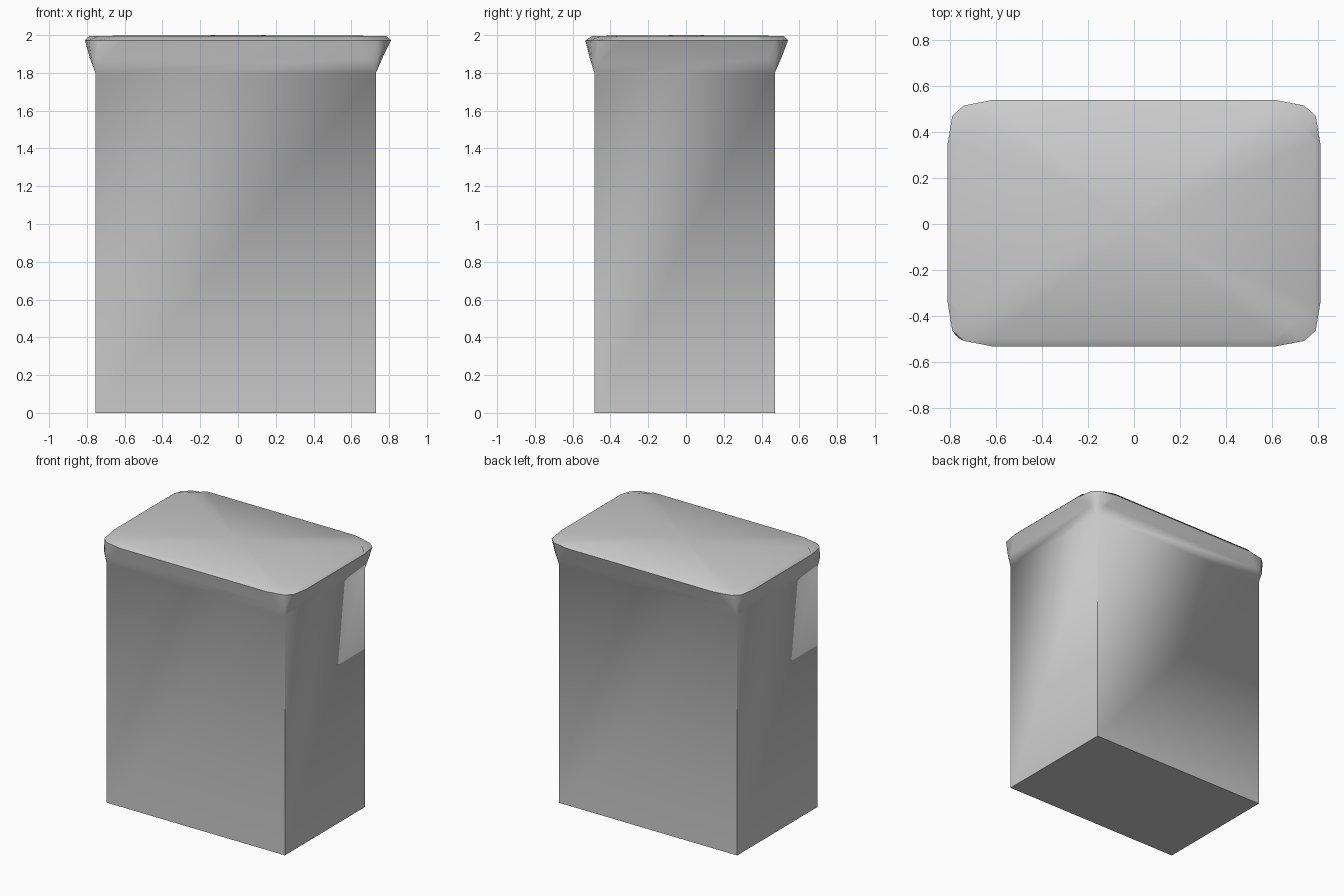
import bpy, bmesh, math

cube = bpy.data.objects.get("Cube")
if cube:
    bpy.data.objects.remove(cube, do_unlink=True)

grey = bpy.data.materials.new("light grey")
grey.use_nodes = True
colour = (0.6, 0.6, 0.6, 1)
grey.diffuse_color = colour
grey.node_tree.nodes["Principled BSDF"].inputs["Base Color"].default_value = colour

# Rounded corner, as insets from the sharp corner, from the side to the front
ROUND = [(0, 0.19), (0.02, 0.07), (0.07, 0.025), (0.2, 0)]
CLIPPED = [(0, 0.15), (0.05, 0.1), (0.11, 0.05), (0.17, 0)]


def ring(bm, left, right, front, back, z, corner, size):
    """Closed loop of a rectangle with four shaped corners."""
    verts = []
    for x, y, sx, sy in ((right, back, 1, 1), (left, back, -1, 1),
                         (left, front, -1, -1), (right, front, 1, -1)):
        insets = corner if sx == sy else corner[::-1]
        for dx, dy in insets:
            verts.append(bm.verts.new((x - sx * dx * size, y - sy * dy * size, z)))
    return verts


bm = bmesh.new()
rings = [
    # straight body
    ring(bm, -0.755, 0.73, -0.485, 0.47, 0, ROUND, 0),
    ring(bm, -0.755, 0.73, -0.485, 0.47, 1.8, ROUND, 0),
    # flared, rounded top
    ring(bm, -0.785, 0.765, -0.51, 0.505, 1.88, ROUND, 0.4),
    ring(bm, -0.81, 0.81, -0.533, 0.54, 1.972, ROUND, 1),
    ring(bm, -0.787, 0.785, -0.497, 0.518, 1.996, CLIPPED, 1),
]
for low, high in zip(rings, rings[1:]):
    n = len(low)
    for i in range(n):
        j = (i + 1) % n
        bm.faces.new((low[i], low[j], high[j], high[i]))

# Bottom and very slightly domed lid
bm.faces.new(rings[0][::-1])
peak = bm.verts.new((0, 0, 2))
top = rings[-1]
for i, v in enumerate(top):
    bm.faces.new((v, top[(i + 1) % len(top)], peak))

bmesh.ops.remove_doubles(bm, verts=bm.verts, dist=0.0001)
bmesh.ops.recalc_face_normals(bm, faces=bm.faces)
mesh = bpy.data.meshes.new("flared_block")
bm.to_mesh(mesh)
bm.free()
mesh.materials.append(grey)

block = bpy.data.objects.new("flared_block", mesh)
bpy.context.collection.objects.link(block)
bpy.context.view_layer.objects.active = block
block.select_set(True)
bpy.ops.object.shade_smooth_by_angle(angle=math.radians(50))
